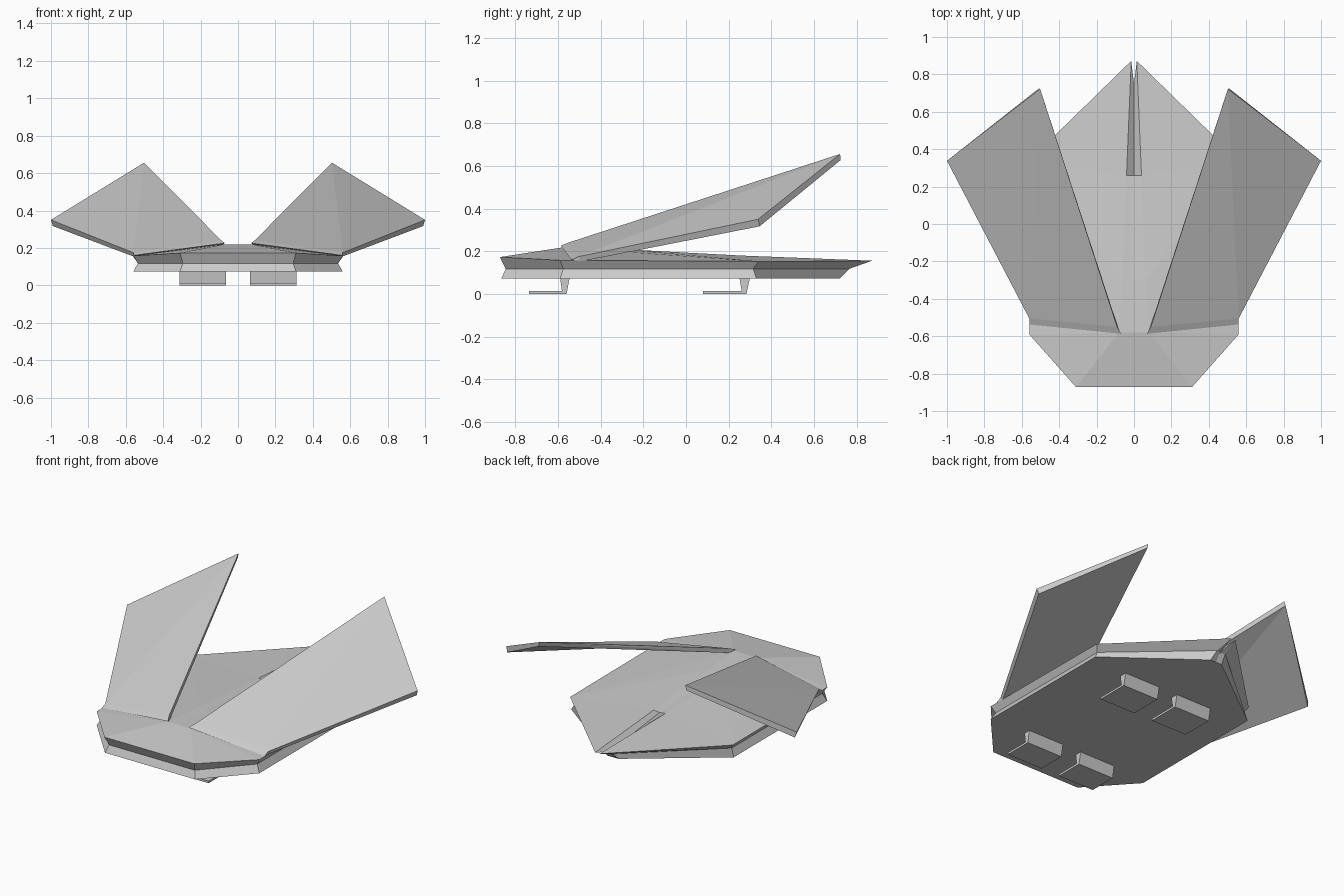
import bpy, bmesh

if "Cube" in bpy.data.objects:
    bpy.data.objects.remove(bpy.data.objects["Cube"])

grey = bpy.data.materials.new("plain grey")
grey.diffuse_color = (0.6, 0.6, 0.6, 1)
grey.use_nodes = True
grey.node_tree.nodes["Principled BSDF"].inputs["Base Color"].default_value = grey.diffuse_color


def make_part(name, verts, faces, mirrored=True):
    """Mesh from a few corner points, mirrored across x = 0."""
    bm = bmesh.new()
    vs = [bm.verts.new(v) for v in verts]
    for f in faces:
        bm.faces.new([vs[i] for i in f])
    if mirrored:
        geom = bm.verts[:] + bm.edges[:] + bm.faces[:]
        bmesh.ops.mirror(bm, geom=geom, axis='X', merge_dist=0.0005)
        bmesh.ops.remove_doubles(bm, verts=bm.verts[:], dist=0.0005)
    bmesh.ops.recalc_face_normals(bm, faces=bm.faces[:])
    me = bpy.data.meshes.new(name)
    bm.to_mesh(me)
    bm.free()
    me.materials.append(grey)
    ob = bpy.data.objects.new(name, me)
    bpy.context.collection.objects.link(ob)
    return ob


# Hull: bottom, waist and rim rings (right half), then roof and tail groove
bottom = [(0, -0.865, .073), (.31, -.865, .073), (.56, -.59, .073),
          (.56, .33, .073), (.04, .72, .073), (0, .72, .073)]
waist = [(0, -.845, .118), (.295, -.845, .118), (.535, -.575, .118),
         (.535, .315, .118), (.03, .765, .118), (0, .75, .118)]
rim = [(0, -.872, .173), (.31, -.872, .173), (.56, -.59, .158),
       (.56, .34, .153), (.015, .872, .156)]
roof = [(0, -.58, .218), (.08, -.58, .218),      # 17, 18 front ridge
        (0, -.30, .208), (.06, -.30, .210),      # 19, 20 middle ridge
        (0, .26, .176), (.04, .26, .180)]        # 21, 22 groove start
faces = [tuple(range(6))]
faces += [(i, i + 1, i + 7, i + 6) for i in range(5)]
faces += [(i, i + 1, i + 7, i + 6) for i in range(6, 10)]
faces += [(10, 11, 16),                          # tail end
          (12, 13, 18, 17), (13, 14, 18),        # front slopes
          (14, 15, 18), (15, 20, 18), (15, 22, 20), (15, 16, 22),  # sides
          (17, 18, 20, 19), (19, 20, 22, 21),    # centre strip
          (22, 16, 11, 21)]                      # groove wall
make_part("hull", bottom + waist + rim + roof, faces)

# Raised wing covers: four top corners, chamfered front edge, underside
top = [(.09, -.55, .241), (.56, -.505, .175), (1.0, .338, .35), (.502, .722, .656)]
front = [(.07, -.587, .226), (.56, -.537, .160)]
under = [(.085, -.555, .212), (.555, -.49, .153), (.99, .345, .317), (.508, .725, .628)]
wing_faces = [(0, 1, 3), (1, 2, 3), (0, 4, 5, 1), (4, 6, 7, 5),
              (6, 7, 9), (7, 8, 9), (1, 5, 7), (1, 7, 8, 2),
              (2, 8, 9, 3), (3, 9, 6), (3, 6, 0), (0, 6, 4)]
make_part("wing_covers", top + front + under, wing_faces)


# Landing feet: side profile extruded across, one pair per end
def feet(name, y_pad, y_leg0, y_leg1):
    heel = (y_leg0 + y_leg1) / 2 + .008
    prof = [(y_pad, 0), (heel, 0), (y_leg1, .078), (y_leg0, .078),
            (heel - .022, .013), (y_pad, .013)]
    n = len(prof)
    verts = [(x, y, z) for x in (.065, .312) for y, z in prof]
    fs = [tuple(range(n)), tuple(range(n, 2 * n))]
    fs += [(i, (i + 1) % n, n + (i + 1) % n, n + i) for i in range(n)]
    make_part(name, verts, fs)


feet("front_feet", -.735, -.59, -.545)
feet("rear_feet", .08, .25, .30)
